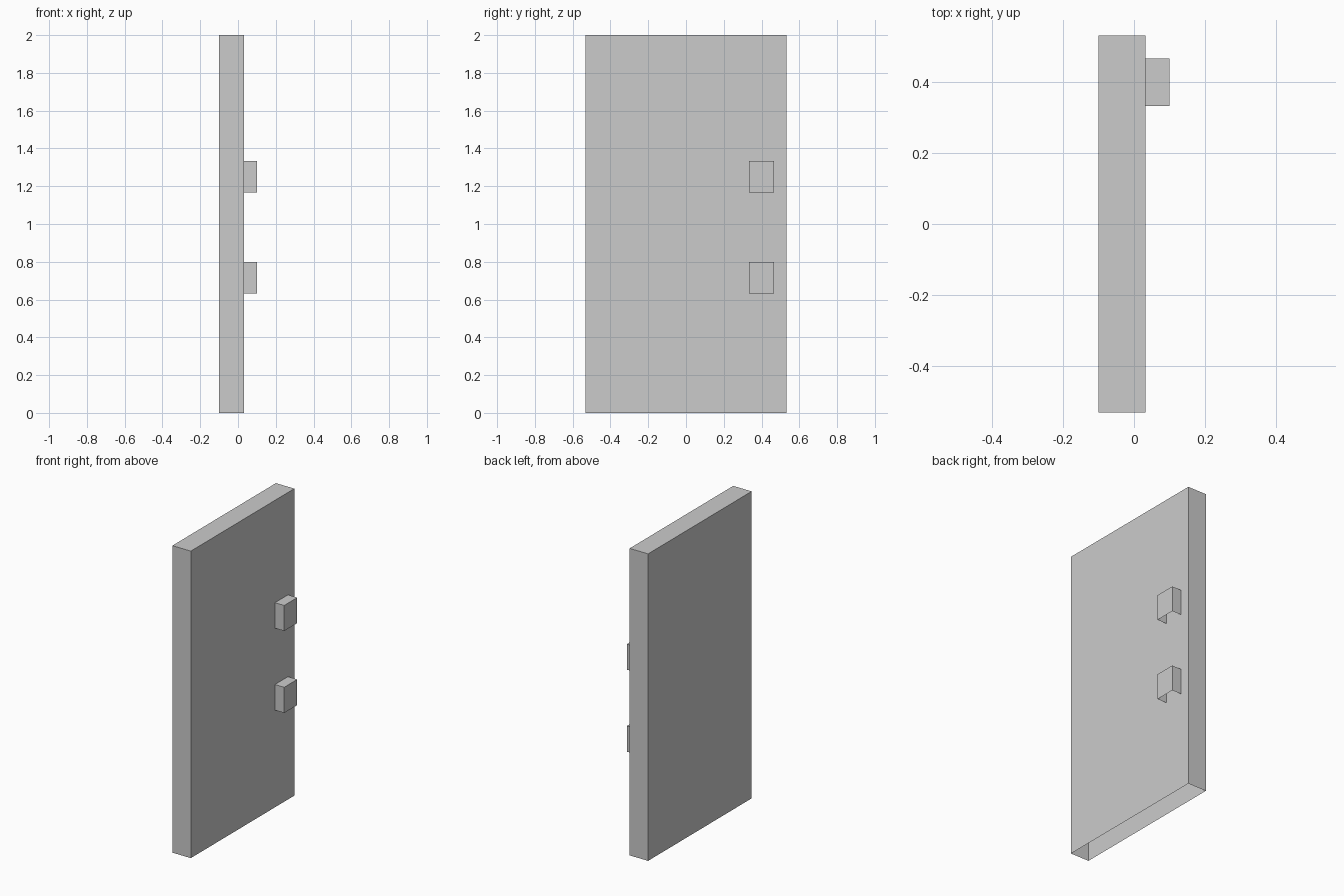
import bpy
import bmesh
from mathutils import Vector

cube = bpy.data.objects.get("Cube")
if cube:
    bpy.data.objects.remove(cube, do_unlink=True)

# Single flat colour
grey = bpy.data.materials.new("plain_grey")
grey.use_nodes = True
GREY = (0.6, 0.6, 0.6, 1)
grey.diffuse_color = GREY
grey.node_tree.nodes["Principled BSDF"].inputs["Base Color"].default_value = GREY


def open_box(name, low, high):
    """Thin-shelled box with no underside."""
    low, high = Vector(low), Vector(high)
    bm = bmesh.new()
    bmesh.ops.create_cube(bm, size=1)
    bm.normal_update()
    underside = [f for f in bm.faces if f.normal.z < -0.5]
    bmesh.ops.delete(bm, geom=underside, context='FACES')
    bmesh.ops.scale(bm, vec=high - low, verts=bm.verts)
    bmesh.ops.translate(bm, vec=(low + high) / 2, verts=bm.verts)
    mesh = bpy.data.meshes.new(name)
    bm.to_mesh(mesh)
    bm.free()
    mesh.materials.append(grey)
    obj = bpy.data.objects.new(name, mesh)
    bpy.context.collection.objects.link(obj)
    return obj


# Upright slab
open_box("door_panel", (-0.1, -0.533, 0), (0.033, 0.533, 2))

# Two blocks near the rear edge of the left face
for name, z, top in (("lower_block", 0.633, 0.8), ("upper_block", 1.167, 1.333)):
    open_box(name, (0.033, 0.333, z), (0.1, 0.467, top))
